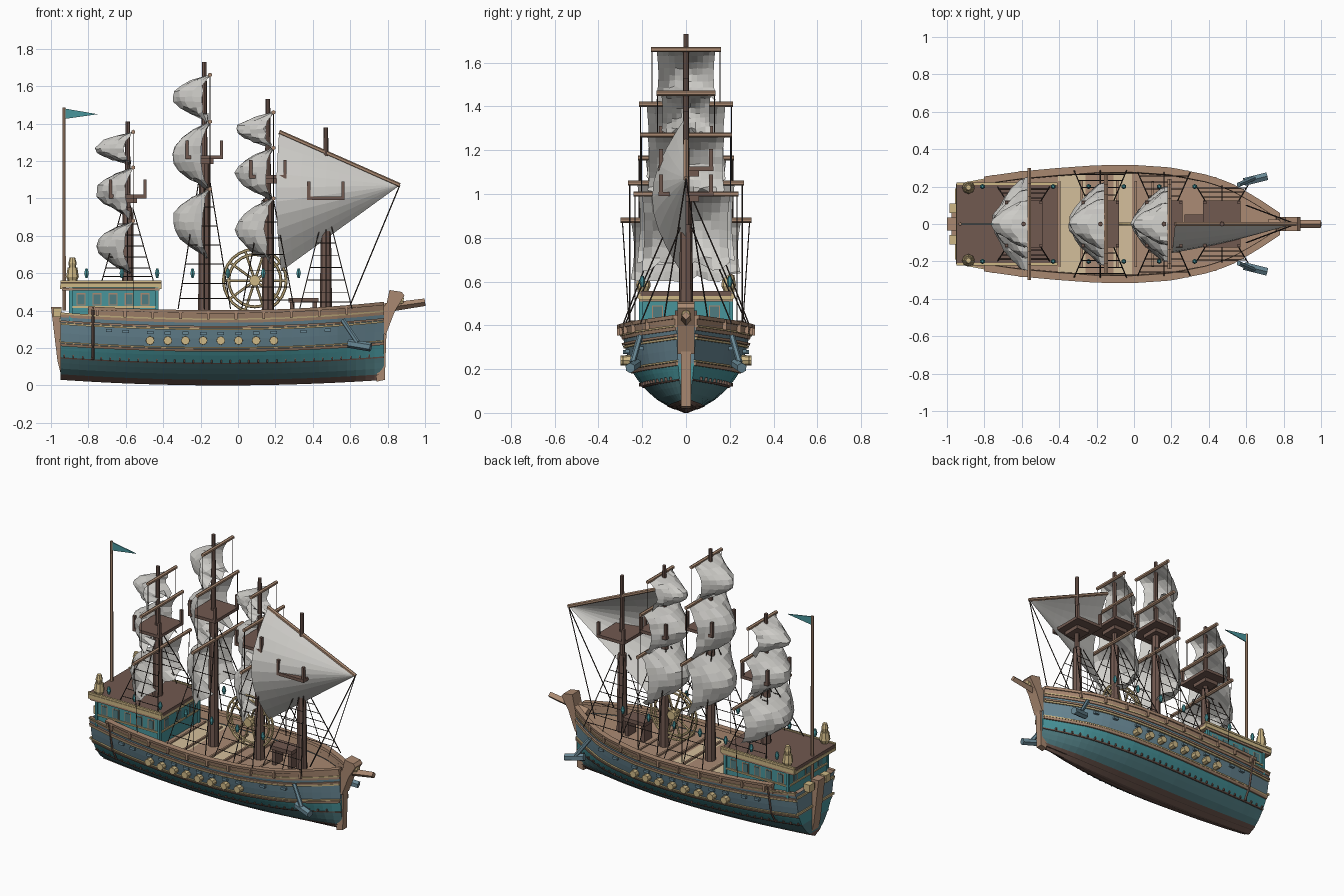
import bpy, bmesh, math, random
from mathutils import Vector, Matrix

random.seed(4)
cube = bpy.data.objects.get("Cube")
if cube:
    bpy.data.objects.remove(cube, do_unlink=True)


def material(name, r, g, b):
    m = bpy.data.materials.new(name)
    m.use_nodes = True
    m.diffuse_color = (r, g, b, 1)
    m.node_tree.nodes["Principled BSDF"].inputs["Base Color"].default_value = (r, g, b, 1)
    return m


TEAL = material("teal paint", .065, .3, .33)
SLATE = material("slate blue paint", .14, .245, .3)
DEEP = material("deep grey teal paint", .08, .2, .22)
TRIM = material("light brown wood", .4, .25, .165)
DARK = material("dark brown wood", .165, .1, .08)
GOLD = material("pale gold", .62, .48, .24)
SAIL = material("sail cloth", .64, .63, .6)
DECK = material("deck planks", .4, .255, .175)
CREAM = material("cream planks", .66, .52, .33)
ROPE = material("dark rope", .05, .036, .03)


def finish(name, bm, mats):
    bmesh.ops.remove_doubles(bm, verts=bm.verts[:], dist=1e-5)
    bmesh.ops.recalc_face_normals(bm, faces=bm.faces[:])
    me = bpy.data.meshes.new(name)
    bm.to_mesh(me)
    bm.free()
    for m in mats:
        me.materials.append(m)
    ob = bpy.data.objects.new(name, me)
    bpy.context.scene.collection.objects.link(ob)


def loft(name, rings, mats, rule=None, closed=False, caps=False):
    """Skin a list of equal rings; rule(row, column) picks the material."""
    bm = bmesh.new()
    rows = [[bm.verts.new(p) for p in ring] for ring in rings]
    n = len(rows[0])
    for i in range(len(rows) - 1):
        for j in range(n if closed else n - 1):
            k = (j + 1) % n
            f = bm.faces.new((rows[i][j], rows[i][k], rows[i + 1][k], rows[i + 1][j]))
            f.material_index = rule(i, j) if rule else 0
    if caps:
        bm.faces.new(rows[0])
        bm.faces.new(rows[-1])
    finish(name, bm, mats)


def boxes(name, items, mat):
    bm = bmesh.new()
    for centre, size in items:
        bmesh.ops.create_cube(bm, size=1, matrix=Matrix.Translation(centre) @ Matrix.Diagonal((*size, 1)))
    finish(name, bm, [mat])


def rods(name, items, mat, sides=6):
    bm = bmesh.new()
    for a, b, r0, r1 in items:
        a, b = Vector(a), Vector(b)
        turn = (b - a).to_track_quat('Z', 'Y').to_matrix().to_4x4()
        bmesh.ops.create_cone(bm, cap_ends=True, segments=sides, radius1=r0, radius2=r1,
                              depth=(b - a).length, matrix=Matrix.Translation((a + b) / 2) @ turn)
    finish(name, bm, [mat])


def plate(name, profile, half, mat):
    """Side profile in x and z, given thickness along y."""
    loft(name, [[(x, y, z) for x, z in profile] for y in (-half, half)], [mat], closed=True, caps=True)


def interp(table, t):
    for (a, p), (b, q) in zip(table, table[1:]):
        if t <= b:
            return p + (q - p) * max(0, (t - a) / (b - a))
    return table[-1][1]


# Hull shape: plan width, section fullness and sheer
PLAN = [(-.95, .21), (-.8, .24), (-.6, .268), (-.4, .286), (-.2, .3), (0, .302), (.2, .288),
        (.4, .247), (.52, .205), (.66, .125), (.78, .045)]
FULL = [(0, .03), (.03, .27), (.06, .44), (.1, .59), (.13, .69), (.2, .84), (.3, .92), (.4, 1)]
STATIONS = [-.95 + 1.73 * i / 35 for i in range(36)]


def hull(x, z, side, out=0):
    y = max(.004, interp(PLAN, x) * interp(FULL, z) + out)
    rise = .03 + (.04 * z if x > 0 else 0)
    return (x, side * y, z + rise * ((x + .08) / .87) ** 2)


LEVELS = [0, .03, .06, .09, .12, .16, .19, .25, .3, .35]
BANDS = [1, 3, 3, 3, 0, 0, 2, 2, 2]
PAINTS = [TEAL, DARK, SLATE, DEEP]
count = len(LEVELS)


def band(i, j):
    return BANDS[count - 2 - j] if j < count - 1 else BANDS[max(0, j - count)]


loft("hull", [[hull(x, z, -1) for z in reversed(LEVELS)] + [hull(x, z, 1) for z in LEVELS]
              for x in STATIONS], PAINTS, band)
for label, x in (("transom", -.95), ("bow_face", .78)):
    loft(label, [[hull(x, z, -1), hull(x, z, 1)] for z in LEVELS], PAINTS, lambda i, j: BANDS[i])


# Strakes, bulwark and rail running along both sides
def strake(name, low, high, inner, outer, mat, first=0):
    for side, word in ((1, "left"), (-1, "right")):
        loft(f"{name}_{word}", [[hull(x, low, side, inner), hull(x, low, side, outer), hull(x, high, side, outer),
                                 hull(x, high, side, inner)] for x in STATIONS[first:]], [mat], closed=True, caps=True)


strake("keel_strake", .015, .03, -.01, .006, DARK)
strake("lower_strake", .114, .121, -.01, .006, DARK)
strake("middle_strake", .18, .195, -.01, .01, TRIM)
strake("middle_gold_strake", .197, .205, -.01, .008, GOLD)
strake("upper_gold_strake", .295, .305, -.01, .009, GOLD)
strake("upper_strake", .307, .318, -.01, .012, TRIM)
strake("stern_side", .335, .36, -.015, .004, TRIM)
strake("bulwark", .335, .39, -.015, .006, TRIM, 3)
strake("bulwark_gold", .35, .358, -.005, .011, GOLD)
strake("rail", .385, .402, -.025, .014, TRIM, 3)
boxes("hull_studs", [(hull(x + .02, .128, s, .003), (.008, .012, .016)) for x in STATIONS[:-2] for s in (1, -1)], DARK)
boxes("bulwark_posts", [(hull(x, .375, s, .01), (.014, .02, .045)) for x in STATIONS[4:-4:3] for s in (1, -1)], TRIM)
for s, word in ((1, "left"), (-1, "right")):
    rods("side_fender_" + word, [(hull(-.775, a, s, .008), hull(-.775, b, s, .008), .007, .007)
                                 for a, b in ((.12, .2), (.2, .3), (.3, .4))], DARK, 4)


# Deck with cross bands
def deck_colour(i, j):
    x = STATIONS[i] + .025
    return 1 if -.4 < x < -.28 or -.09 < x < .01 else (2 if x > .5 else 0)


loft("deck", [[(x, s * max(.005, interp(PLAN, x) * .94 - .01), hull(x, .33, s)[2]) for s in (-1, 1)]
              for x in STATIONS], [DECK, CREAM, TRIM], deck_colour)
boxes("deck_beams", [((x, 0, .336), (.012, .46, .012)) for x in (-.4, -.28, -.09, .01, .1, .24)], TRIM)
boxes("fore_bench", [((.35, 0, .455), (.16, .1, .025)), ((.29, 0, .39), (.025, .08, .12)),
                     ((.41, 0, .39), (.025, .08, .12))], DARK)

# Stern cabin
boxes("cabin", [((-.665, 0, .425), (.46, .41, .2))], TEAL)
boxes("cabin_roof", [((-.68, 0, .545), (.54, .415, .022))], DARK)
boxes("cabin_fascia", [((-.68, s * .213, .535), (.54, .016, .025)) for s in (1, -1)]
      + [((x, 0, .525), (.016, .43, .02)) for x in (-.945, -.418)], GOLD)
boxes("cabin_cornice", [((-.68, 0, .515), (.52, .43, .014))], TRIM)
boxes("roof_rails", [((-.68, s * .215, .556), (.54, .014, .012)) for s in (1, -1)], GOLD)
spots = [-.84 + .086 * i for i in range(5)]
for part, grow, thick, mat in (("window_frames", .012, .412, TRIM), ("window_panes", 0, .418, DEEP)):
    boxes("cabin_side_" + part, [((x, 0, .46), (.036 + grow, thick, .054 + grow)) for x in spots], mat)
    boxes("cabin_end_" + part, [((-.665, y, .46), (.05 + thick, .04 + grow, .05 + grow))
                                for y in (-.13, 0, .13)], mat)
boxes("cabin_sill", [((-.665, 0, .42), (.475, .424, .01))], GOLD)
boxes("cabin_corner_posts", [((-.665 + a * .23, b * .205, .43), (.018, .018, .19))
                             for a in (1, -1) for b in (1, -1)], TEAL)

# Gold stern lanterns
for side, word in ((1, "left"), (-1, "right")):
    at = (-.885, side * .195)
    rods("stern_lantern_" + word, [((*at, a), (*at, b), r, q) for a, b, r, q in
                                   ((.55, .58, .02, .034), (.58, .63, .034, .026), (.63, .655, .018, .022),
                                    (.655, .685, .022, .014))], GOLD, 8)

# Rudder and stern carving
plate("rudder", [(-1, .42), (-.945, .42), (-.945, .05), (-.965, .13)], .035, TRIM)
boxes("stern_carving", [((-.96, 0, .385), (.03, .2, .035))], TRIM)
boxes("stern_ornaments", [((-.965, s * .085, .39), (.045, .05, .05)) for s in (1, -1)], GOLD)
boxes("stern_bands", [((-.952, 0, .24 + .11 * i), (.012, .38, .014)) for i in range(2)], GOLD)

# Bow stem, figurehead and bowsprit
plate("stem", [(.74, .02), (.785, .03), (.795, .32), (.76, .36)], .022, TRIM)
plate("stem_head", [(.76, .29), (.79, .27), (.84, .4), (.89, .48), (.875, .5), (.81, .51), (.795, .44), (.76, .4)],
      .038, TRIM)
rods("stem_boss", [((.85, 0, .455), (.885, 0, .45), .028, .018)], GOLD, 8)
rods("bowsprit", [((.72, 0, .405), (1, 0, .445), .026, .02)], TRIM, 4)

# Cannons and port lids along the sides, anchors at the bow
ports = [-.47 + .0945 * i for i in range(8)]
rods("cannons", [((x, s * .23, .24), (x, s * (interp(PLAN, x) - .002), .24), .024, .023)
                 for x in ports for s in (1, -1)], GOLD, 8)
boxes("port_lids", [(hull(x, .278, s, .006), (.034, .018, .016))
                    for x in [-.69, -.6] + ports + [.35, .48] for s in (1, -1)], SLATE)
for side, word in ((1, "left"), (-1, "right")):
    rods("anchor_" + word, [((.56, side * .21, .35), (.64, side * .245, .23), .014, .014),
                            ((.59, side * .225, .225), (.71, side * .255, .205), .024, .024)], SLATE, 6)

# Great wheel on deck
hub = Vector((.09, 0, .56))
for part, radius in (("outer", .168), ("inner", .14)):
    bpy.ops.mesh.primitive_torus_add(major_radius=radius, minor_radius=.008, major_segments=24, minor_segments=6,
                                     location=hub, rotation=(math.pi / 2, 0, 0))
    bpy.context.object.name = f"wheel_{part}_rim"
    bpy.context.object.data.materials.append(GOLD)
spokes = [Vector((math.cos(a), 0, math.sin(a))) * .168 for a in (math.pi * i / 5 for i in range(10))]
rods("wheel_spokes", [(hub, hub + d, .007, .007) for d in spokes], GOLD)
rods("wheel_hub", [(hub - Vector((0, .03, 0)), hub + Vector((0, .03, 0)), .03, .03)], GOLD, 8)

# Masts: name, x, top, top of thick part, lookout height, sails (top, bottom, half yard)
MASTS = [("mizzen", -.59, 1.41, .95, 1.01, [(1.355, 1.18, .15), (1.165, .91, .22), (.88, .61, .3)]),
         ("main", -.18, 1.73, 1.2, 1.22, [(1.66, 1.43, .16), (1.41, 1.06, .215), (1.05, .7, .265)]),
         ("fore", .16, 1.53, 1.0, 1.115, [(1.46, 1.28, .135), (1.27, 1.0, .21), (1.0, .67, .24)]),
         ("bow", .47, 1.38, .86, 1.0, [])]


def sail_point(x, top, bottom, half, u, t):
    bulge = .195 * math.sin(math.pi * t) ** .75 * (1 - .8 * abs(u) ** 1.6) + .015 * t
    ragged = random.uniform(-.03, .03) if t == 1 else random.uniform(-.008, .008) * t
    return (x - bulge + random.uniform(-.009, .009), u * half * (1 - .06 * math.sin(math.pi * t)),
            top + (bottom - top) * t + ragged)


for name, x, top, split, nest, sails in MASTS:
    rods(name + "_mast", [((x, 0, .3), (x, 0, split), .034, .027), ((x, 0, split - .03), (x, 0, top), .017, .012)],
         DARK, 8)
    boxes(name + "_lookout", [((x, 0, nest), (.2, .25, .02)), ((x, 0, nest - .02), (.1, .12, .03))]
          + [((x + a * .092, b * .115, nest + .045), (.017, .018, .09)) for a in (1, -1) for b in (1, -1)], DARK)

    # Yards and billowing sails
    yard = x + .03
    if sails:
        rods(name + "_yards", [((yard, -h, z), (yard, h, z), .012, .012) for z, b, h in sails], TRIM, 6)
    for k, (z, low, h) in enumerate(sails):
        loft(f"{name}_sail_{k + 1}", [[sail_point(yard, z, low, h * .84, i / 5 - 1, j / 8) for i in range(11)]
                                      for j in range(9)], [SAIL])

    # Shrouds, ratlines and yard ropes
    lines = []
    base = .55 if name == "mizzen" else .41
    high = min(split, 1.1) - .01
    spread = .14
    for s in (1, -1):
        foot_y = s * (.2 if name == "mizzen" else interp(PLAN, x) - .015)
        for d in (-1, 0, 1):
            lines.append(((x + d * .03, s * .025, high), (x + d * spread, foot_y, base), .0032, .0032))
        for t in (.2, .35, .5, .65, .8, .92):
            reach, y, z = .03 + (spread - .03) * t, s * .025 + (foot_y - s * .025) * t, high + (base - high) * t
            lines.append(((x - reach, y, z), (x + reach, y, z), .0025, .0025))
        heights = [z for z, b, h in sails[1:]] + [.4]
        for (z, b, h), below in zip(sails, heights):
            foot = min(h * .97, interp(PLAN, x) - .01)
            lines.append(((yard, s * h * .97, z), (yard, s * foot, below), .0025, .0025))
    rods(name + "_rigging", lines, ROPE, 4)

# Large fore-and-aft sail with its spar
A, B, C = Vector((.22, 0, 1.355)), Vector((.865, 0, 1.07)), Vector((.23, 0, .61))


def jib_point(u, t):
    p = A.lerp(B, u).lerp(C.lerp(B, u), t)
    wave = math.sin(math.pi * t)
    return p - Vector((.02 * wave * (1 - u), wave * (.155 * (1 - u) ** 1.2 + .02 * math.sin(math.pi * u)), 0))


loft("head_sail", [[jib_point(i / 10, j / 10) for i in range(11)] for j in range(11)], [SAIL])
rods("head_sail_spar", [(A, B, .012, .012)], TRIM)
rods("head_sail_ropes", [(B, (.6, s * .1, .43), .0035, .0035) for s in (1, -1)], ROPE, 4)

# Teal lamps strung along both sides
lamps = [-.81 + .189 * i for i in range(7)]
rods("lamps", [((x, s * .2, .6), (x, s * .2, z), .014, .007) for x in lamps for s in (1, -1)
               for z in (.575, .625)], TEAL, 6)

# Flag and pole
rods("flag_pole", [((-.93, 0, .4), (-.93, 0, 1.485), .011, .009)], TRIM, 6)
plate("flag", [(-.925, 1.48), (-.75, 1.45), (-.925, 1.425)], .003, TEAL)
